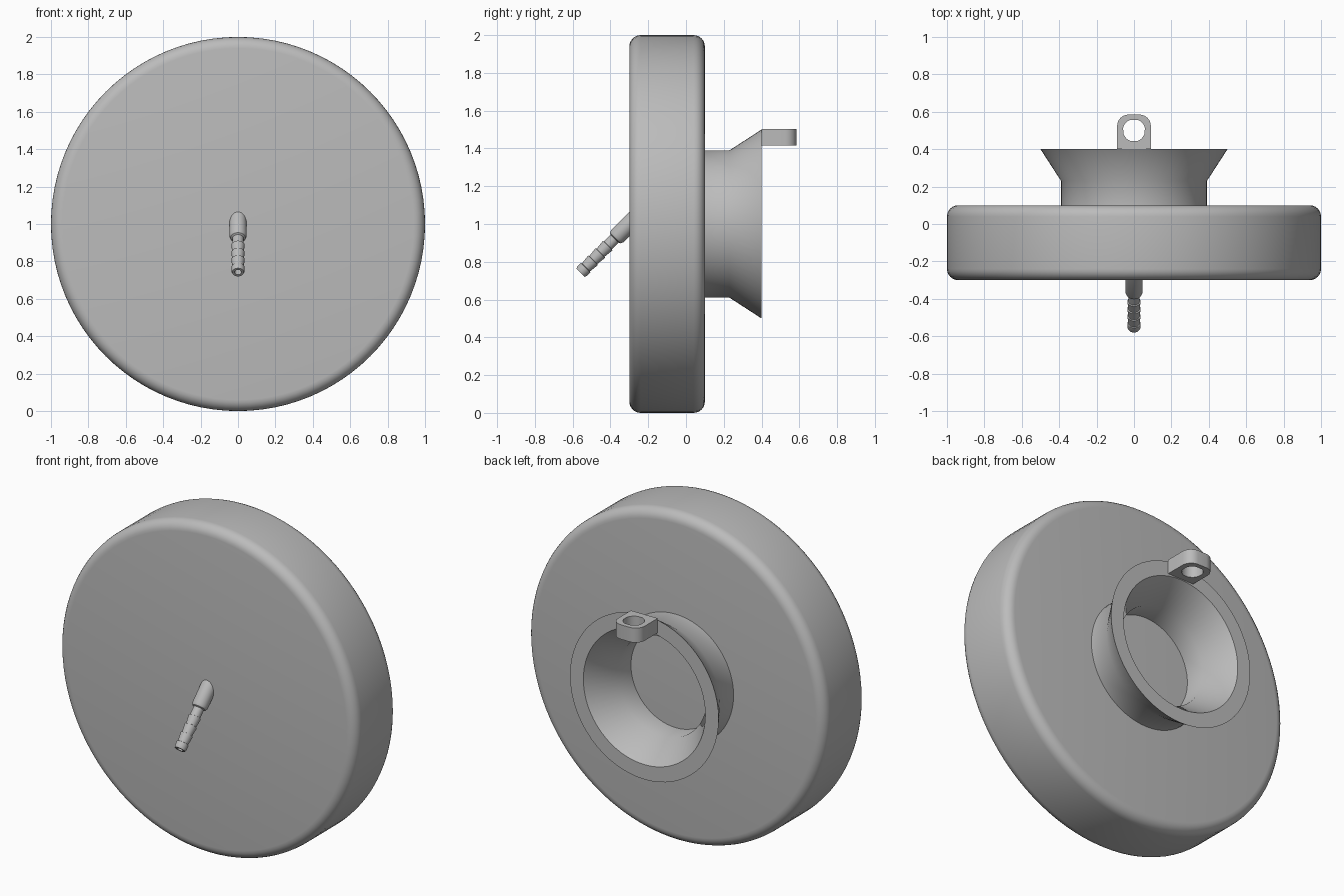
import bpy, bmesh, math
from mathutils import Matrix, Vector

cube = bpy.data.objects.get("Cube")
if cube:
    bpy.data.objects.remove(cube, do_unlink=True)

grey = bpy.data.materials.new("plain grey")
grey.use_nodes = True
grey.diffuse_color = (0.5, 0.5, 0.5, 1)
grey.node_tree.nodes["Principled BSDF"].inputs["Base Color"].default_value = (0.5, 0.5, 0.5, 1)


def make_object(name, bm, angle=35):
    bmesh.ops.recalc_face_normals(bm, faces=bm.faces)
    mesh = bpy.data.meshes.new(name)
    bm.to_mesh(mesh)
    bm.free()
    mesh.materials.append(grey)
    obj = bpy.data.objects.new(name, mesh)
    bpy.context.collection.objects.link(obj)
    bpy.ops.object.select_all(action='DESELECT')
    bpy.context.view_layer.objects.active = obj
    obj.select_set(True)
    bpy.ops.object.shade_smooth_by_angle(angle=math.radians(angle))
    return obj


def lathe(name, profile, origin, axis, steps):
    """Spin (radius, distance along axis) points around an axis."""
    bm = bmesh.new()
    verts = [bm.verts.new((r, 0, d)) for r, d in profile]
    edges = [bm.edges.new(pair) for pair in zip(verts, verts[1:])]
    bmesh.ops.spin(bm, geom=verts + edges, cent=(0, 0, 0), axis=(0, 0, 1),
                   angle=math.tau, steps=steps)
    bmesh.ops.remove_doubles(bm, verts=bm.verts, dist=1e-5)
    turn = Vector((0, 0, 1)).rotation_difference(Vector(axis)).to_matrix().to_4x4()
    bm.transform(Matrix.Translation(origin) @ turn)
    return make_object(name, bm)


def arc(cx, cy, r, start, end, n=6):
    return [(cx + r * math.cos(math.radians(start + (end - start) * i / n)),
             cy + r * math.sin(math.radians(start + (end - start) * i / n)))
            for i in range(n + 1)]


CENTRE = (0, 0, 1)
BACK = (0, 1, 0)

# Large disc with rounded rims
round_r = 0.06
disc = ([(0, -0.3)] + arc(1 - round_r, -0.3 + round_r, round_r, -90, 0)
        + arc(1 - round_r, 0.1 - round_r, round_r, 0, 90) + [(0, 0.1)])
lathe("disc_body", disc, CENTRE, BACK, 96)

# Flared hollow collar on the back
collar = [(0.39, 0.09), (0.39, 0.23), (0.5, 0.4), (0.41, 0.4), (0.3, 0.23), (0.3, 0.09)]
lathe("flared_collar", collar, CENTRE, BACK, 64)

# Angled hose nozzle on the front: thick sleeve, barbs, hollow tip
nozzle = [(0, -0.1), (0.046, -0.1), (0.046, 0.09), (0.04, 0.105), (0.03, 0.11)]
barb_start, barb_length, barbs = 0.16, 0.055, 3
for i in range(barbs):
    d = barb_start + i * barb_length
    nozzle += [(0.03, d), (0.036, d + 0.002), (0.03, d + barb_length)]
nozzle += [(0.035, 0.327), (0.035, 0.355), (0.031, 0.365), (0.018, 0.365), (0.018, 0.28), (0, 0.28)]
lathe("hose_nozzle", nozzle, (0, -0.3, 1), (0, -1, -1), 32)

# Hanging lug: rounded tab with a round hole, built as matching outer and inner loops
half, y0, y1, corner, hole, hole_y = 0.09, 0.4, 0.585, 0.06, 0.06, 0.5
outline = ([(half, y0), (half, hole_y - 0.03)]
           + arc(half - corner, y1 - corner, corner, 0, 90)
           + arc(corner - half, y1 - corner, corner, 90, 180)
           + [(-half, hole_y - 0.03), (-half, y0), (-0.03, y0), (0.03, y0)])
ring = []
for x, y in outline:
    a = math.atan2(y - hole_y, x)
    ring.append((hole * math.cos(a), hole_y + hole * math.sin(a)))
bm = bmesh.new()
loops = [[bm.verts.new((x, y, z)) for x, y in pts]
         for pts, z in ((outline, 1.415), (outline, 1.503), (ring, 1.503), (ring, 1.415))]
for k, loop in enumerate(loops):
    nxt = loops[(k + 1) % 4]
    for i in range(len(loop)):
        j = (i + 1) % len(loop)
        bm.faces.new((loop[i], loop[j], nxt[j], nxt[i]))
make_object("hanging_lug", bm, 40)
